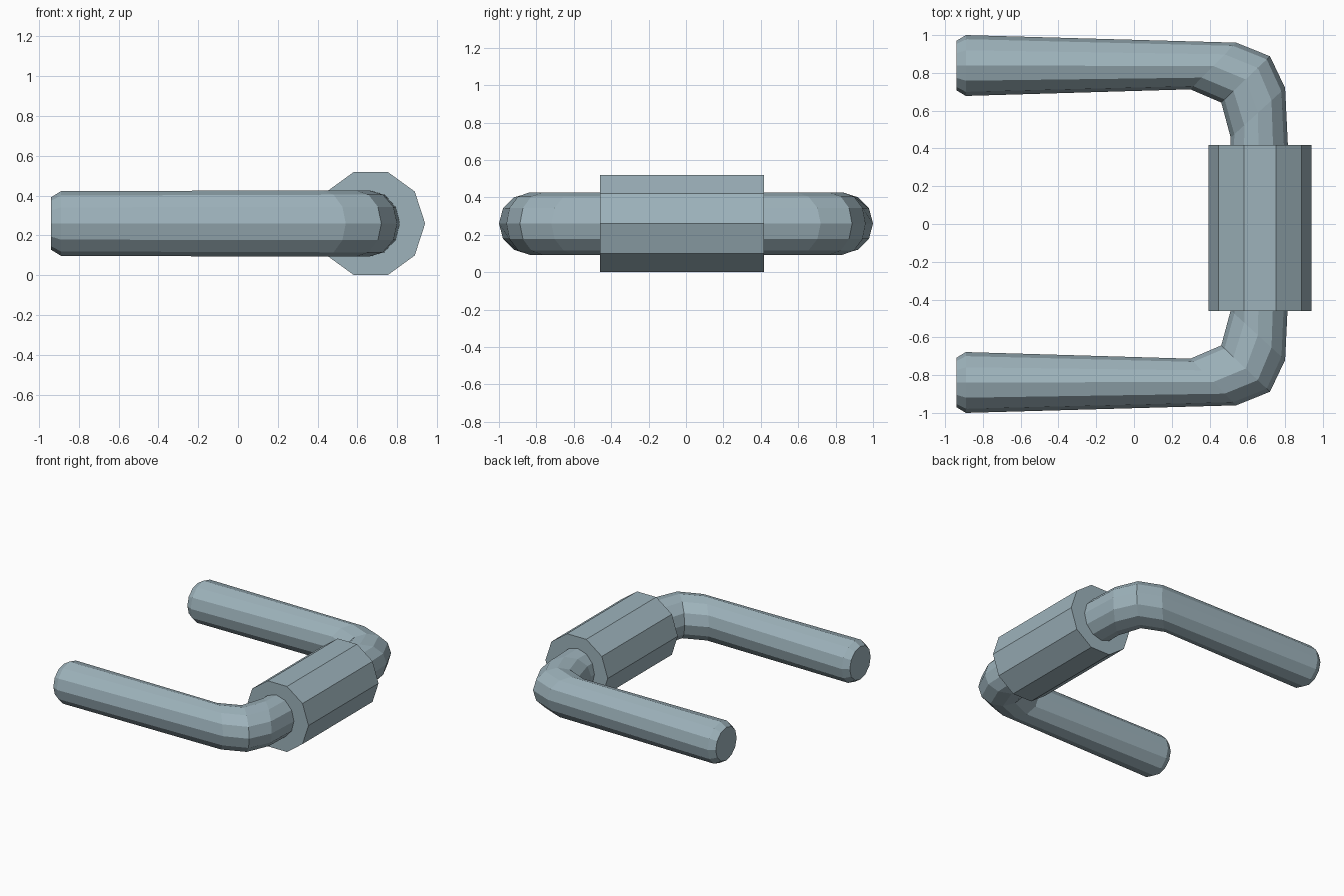
import bpy, bmesh, math
from mathutils import Vector

if "Cube" in bpy.data.objects:
    bpy.data.objects.remove(bpy.data.objects["Cube"])

mat = bpy.data.materials.new("blue_grey_metal")
mat.diffuse_color = (0.34, 0.45, 0.50, 1)
mat.use_nodes = True
mat.node_tree.nodes["Principled BSDF"].inputs["Base Color"].default_value = mat.diffuse_color
ZC = 0.26  # height of the handle centreline


def loft(name, rings, sides):
    """Skin closed rings given as (outer xyz, inner xyz, vertical radius)."""
    bm = bmesh.new()
    loops = []
    for outer, inner, rz in rings:
        o, i = Vector(outer), Vector(inner)
        c, h = (o + i) / 2, (o - i) / 2
        loops.append([bm.verts.new(c + h * math.cos(a) + Vector((0, 0, rz * math.sin(a))))
                      for a in (2 * math.pi * k / sides for k in range(sides))])
    for a, b in zip(loops, loops[1:]):
        for k in range(sides):
            n = (k + 1) % sides
            bm.faces.new((a[k], a[n], b[n], b[k]))
    bm.faces.new(loops[0])
    bm.faces.new(loops[-1])
    bmesh.ops.recalc_face_normals(bm, faces=bm.faces)
    me = bpy.data.meshes.new(name)
    bm.to_mesh(me)
    bm.free()
    me.materials.append(mat)
    ob = bpy.data.objects.new(name, me)
    bpy.context.collection.objects.link(ob)
    return ob


# U-shaped bar: outer x, y / inner x, y / vertical radius, from one tip to the middle
half = [
    (-0.94, 0.97, -0.94, 0.708, 0.131),    # chamfered tip
    (-0.89, 1.00, -0.89, 0.678, 0.162),
    (0.541, 0.960, 0.298, 0.713, 0.167),   # bend, all rings cut at 45 degrees
    (0.720, 0.888, 0.462, 0.643, 0.167),
    (0.800, 0.720, 0.512, 0.457, 0.167),
    (0.835, 0.0, 0.497, 0.0, 0.167),       # middle, inside the grip
]
rings = [((ox, oy, ZC), (ix, iy, ZC), r) for ox, oy, ix, iy, r in half]
rings += [((ox, -oy, ZC), (ix, -iy, ZC), r) for ox, oy, ix, iy, r in reversed(half[:-1])]
loft("bent_bar", rings, 12)

# Ten-sided grip sleeve around the crossbar
loft("grip_sleeve", [((0.94, y, ZC), (0.394, y, ZC), 0.273) for y in (-0.46, 0.417)], 10)
